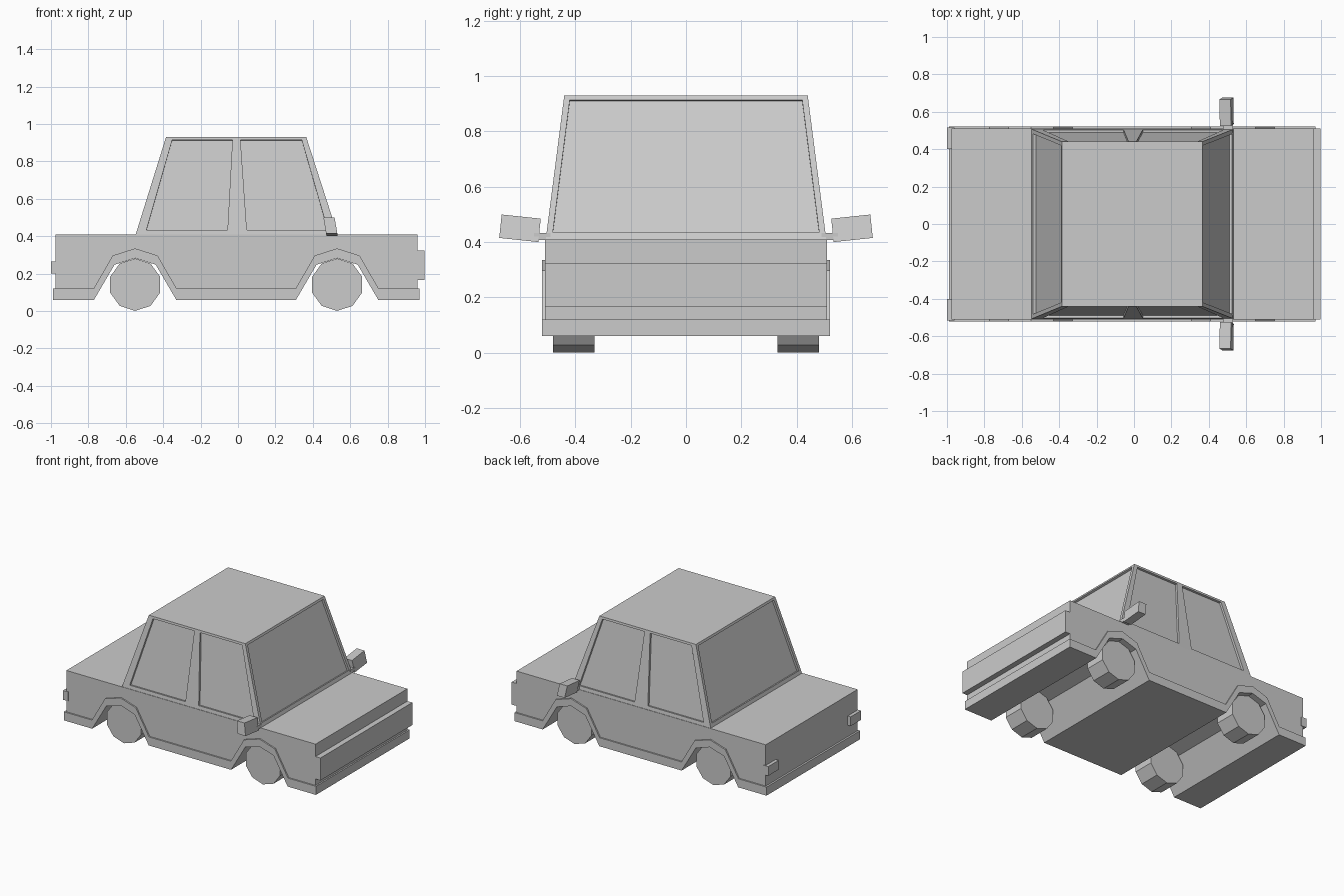
import bpy, bmesh
from math import radians, pi, sin, cos
from mathutils import Matrix, Vector

if "Cube" in bpy.data.objects:
    bpy.data.objects.remove(bpy.data.objects["Cube"])


def finish(name, bm, mirror=False):
    bmesh.ops.recalc_face_normals(bm, faces=bm.faces)
    me = bpy.data.meshes.new(name)
    bm.to_mesh(me)
    bm.free()
    ob = bpy.data.objects.new(name, me)
    bpy.context.collection.objects.link(ob)
    if mirror:
        mod = ob.modifiers.new("Mirror", 'MIRROR')
        mod.use_axis = (False, True, False)
    return ob


def prism(name, pts, y0, y1, mirror=False):
    """Extrude an (x, z) profile from y0 to y1."""
    bm = bmesh.new()
    face = bm.faces.new([bm.verts.new((x, y0, z)) for x, z in pts])
    ext = bmesh.ops.extrude_face_region(bm, geom=[face])
    verts = [g for g in ext["geom"] if isinstance(g, bmesh.types.BMVert)]
    bmesh.ops.translate(bm, verts=verts, vec=(0, y1 - y0, 0))
    return finish(name, bm, mirror)


def box(name, x, y, z, mirror=False):
    return prism(name, [(x[0], z[0]), (x[1], z[0]), (x[1], z[1]), (x[0], z[1])],
                 y[0], y[1], mirror)


AXLES = (-0.55, 0.53)
ARCH_LOW = [(-.22, .06), (-.11, .248), (0, .283), (.11, .248), (.22, .06)]
ARCH_HIGH = [(-.222, .12), (-.12, .297), (0, .335), (.12, .297), (.222, .12)]


def edge_path(arch, x0, x1):
    """Lower body line running over both wheel arches."""
    z = arch[0][1]
    return [(x0, z)] + [(c + x, h) for c in AXLES for x, h in arch] + [(x1, z)]


# Lower body with sill and arch trim, slightly wider than the upper body
prism("sill_trim", edge_path(ARCH_LOW, -.99, .97) + edge_path(ARCH_HIGH, -.99, .97)[::-1],
      -.52, .52)
# Upper body
prism("body", edge_path(ARCH_HIGH, -.977, .96) + [(.96, .41), (-.977, .41)], -.51, .51)

# Front bar and tail lights
box("front_bar", (.95, .998), (-.51, .51), (.165, .323))
box("tail_light", (-1.0, -.96), (.40, .515), (.20, .265), True)

# Wheels: ten-sided, standing on a corner
for label, c in zip(("rear", "front"), AXLES):
    ring = [(c + .14 * cos(pi / 2 + k * pi / 5), .141 + .14 * sin(pi / 2 + k * pi / 5))
            for k in range(10)]
    prism(label + "_wheels", ring, .33, .48, True)

# Cabin: tapered box whose sides are grids with recessed windows
base = [Vector(p) for p in ((-.547, -.507, .41), (.533, -.507, .41),
                            (.533, .507, .41), (-.547, .507, .41))]
roof = [Vector(p) for p in ((-.385, -.44, .93), (.365, -.44, .93),
                            (.365, .44, .93), (-.385, .44, .93))]
bm = bmesh.new()


def panel(a, b, c, d, cols, depth=.015):
    """Side a-b (bottom) to d-c (top); odd columns hold a window."""
    rows = (0, .047, .97, 1)
    inward = -(b - a).cross(d - a).normalized() * depth

    def at(col, v):
        u = cols[col][0] * (1 - v) + cols[col][1] * v
        return a.lerp(b, u).lerp(d.lerp(c, u), v)

    grid = [[bm.verts.new(at(i, v)) for v in rows] for i in range(len(cols))]
    for i in range(len(cols) - 1):
        for j in range(3):
            q = [grid[i][j], grid[i + 1][j], grid[i + 1][j + 1], grid[i][j + 1]]
            if i % 2 and j == 1:
                inner = [bm.verts.new(v.co + inward) for v in q]
                bm.faces.new(inner)
                for k in range(4):
                    n = (k + 1) % 4
                    bm.faces.new((q[k], q[n], inner[n], inner[k]))
            else:
                bm.faces.new(q)


SIDE = [(0, 0), (.047, .05), (.453, .474), (.552, .53), (.957, .962), (1, 1)]
END = [(0, 0), (.022, .025), (.978, .975), (1, 1)]
FLIPPED = [(1 - p, 1 - q) for p, q in SIDE[::-1]]
for i, cols in enumerate((SIDE, END, FLIPPED, END)):
    n = (i + 1) % 4
    panel(base[i], base[n], roof[n], roof[i], cols)
bm.faces.new([bm.verts.new(p) for p in roof])
bm.faces.new([bm.verts.new(p) for p in base[::-1]])
bmesh.ops.remove_doubles(bm, verts=bm.verts, dist=.0005)
finish("cabin", bm)

# Door mirrors: tilted, raked boxes on short stalks
box("mirror_stalk", (.475, .53), (.49, .55), (.408, .433), True)
bm = bmesh.new()
rake = Matrix.Identity(4)
rake[0][2] = -.17
bmesh.ops.create_cube(bm, size=1, matrix=Matrix.Translation((.495, .60, .45)) @ rake
                      @ Matrix.Rotation(radians(6), 4, 'X') @ Matrix.Diagonal((.06, .142, .085, 1)))
finish("door_mirror", bm, True)
